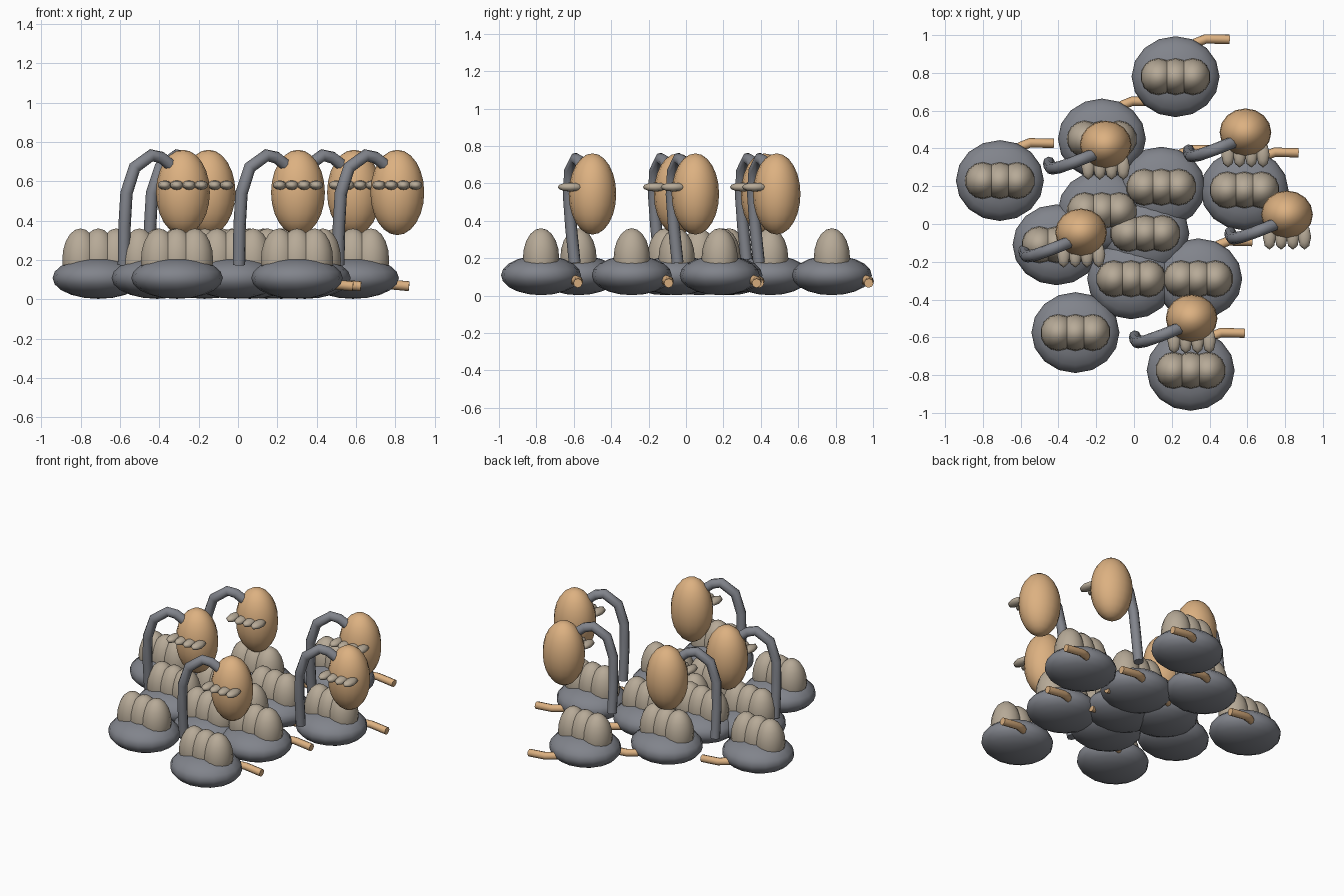
import bpy, math
from mathutils import Vector

if "Cube" in bpy.data.objects:
    bpy.data.objects.remove(bpy.data.objects["Cube"])

def material(name, rgb):
    m = bpy.data.materials.new(name)
    m.diffuse_color = (*rgb, 1)
    m.use_nodes = True
    m.node_tree.nodes["Principled BSDF"].inputs["Base Color"].default_value = m.diffuse_color
    return m

ORANGE = material("warm_orange", (0.72, 0.44, 0.22))
TAN = material("tan", (0.47, 0.40, 0.31))
SLATE = material("slate", (0.22, 0.23, 0.26))

def ellipsoid(name, loc, radii, mat, segs=16, rings=10):
    bpy.ops.mesh.primitive_uv_sphere_add(segments=segs, ring_count=rings, radius=1, location=loc)
    o = bpy.context.object
    o.name = name
    o.scale = radii
    bpy.ops.object.transform_apply(location=False, rotation=False, scale=True)
    bpy.ops.object.shade_smooth()
    o.data.materials.append(mat)
    return o

def tube(name, origin, points, radius, mat):
    c = bpy.data.curves.new(name, 'CURVE')
    c.dimensions = '3D'
    c.bevel_depth = radius
    c.bevel_resolution = 2
    c.use_fill_caps = True
    s = c.splines.new('POLY')
    s.points.add(len(points) - 1)
    for p, co in zip(s.points, points):
        p.co = (*(Vector(co) + Vector(origin)), 1)
    o = bpy.data.objects.new(name, c)
    bpy.context.collection.objects.link(o)
    bpy.ops.object.select_all(action='DESELECT')
    o.select_set(True)
    bpy.context.view_layer.objects.active = o
    bpy.ops.object.convert(target='MESH')
    o = bpy.context.object
    bpy.ops.object.shade_smooth_by_angle(angle=math.radians(50))
    o.data.materials.append(mat)

# Low pods: flattened base, three domes in a row, side stub
PODS = [(0.22, 0.78), (-0.17, 0.45), (-0.71, 0.23), (0.145, 0.195),
        (0.585, 0.18), (-0.17, 0.07), (-0.41, -0.11), (0.06, -0.05),
        (-0.015, -0.29), (0.34, -0.29), (-0.31, -0.575), (0.30, -0.775)]
STUB = [(0.03, 0.11, 0.085), (0.11, 0.18, 0.085), (0.16, 0.20, 0.078), (0.285, 0.197, 0.066)]

for x, y in PODS:
    ellipsoid("pod_base", (x, y, 0.108), (0.233, 0.214, 0.106), SLATE)
    for i in (-1, 0, 1):
        ellipsoid("pod_dome", (x + i * 0.091, y, 0.2), (0.095, 0.097, 0.16), TAN, 14, 10)
    tube("pod_stub", (x, y, 0), STUB, 0.025, ORANGE)

# Tall bulbs: egg held by a hooked stem, with a row of four flat petals in front
BULBS = [(-0.15, 0.42), (0.59, 0.485), (0.81, 0.05), (-0.28, -0.045), (0.305, -0.50)]
STEM = [(-0.30, -0.095, 0.175), (-0.297, -0.115, 0.37), (-0.287, -0.127, 0.54),
        (-0.245, -0.12, 0.67), (-0.16, -0.09, 0.732), (-0.11, -0.07, 0.72), (-0.06, -0.05, 0.68)]

for x, y in BULBS:
    ellipsoid("bulb", (x, y, 0.543), (0.137, 0.127, 0.217), ORANGE, 16, 12)
    for i in range(4):
        ellipsoid("bulb_petal", (x + (i - 1.5) * 0.062, y - 0.118, 0.58),
                  (0.035, 0.068, 0.024), TAN, 8, 6)
    tube("bulb_stem", (x, y, 0), STEM, 0.032, SLATE)
